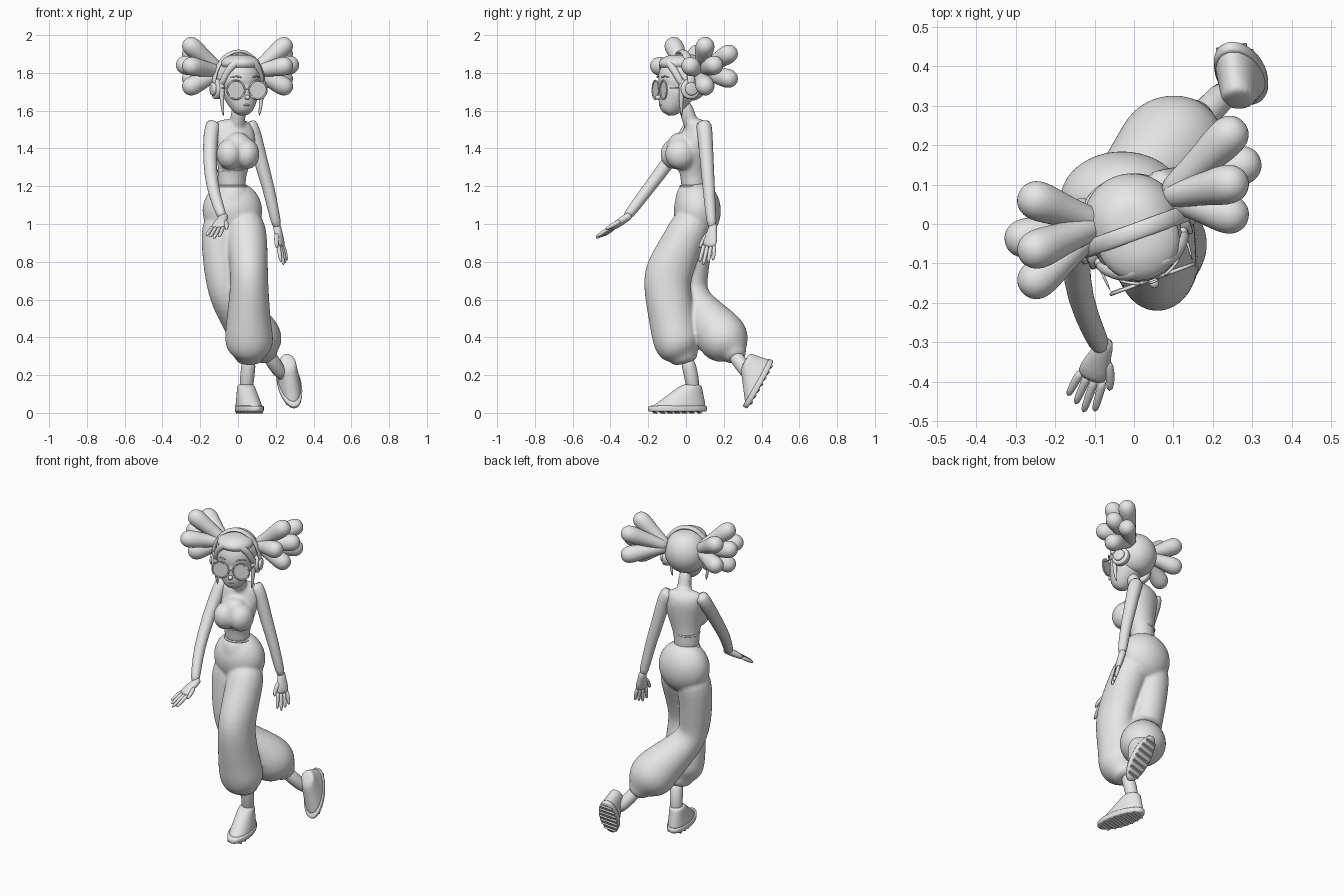
import bpy, bmesh, math
from mathutils import Vector, Matrix

if "Cube" in bpy.data.objects:
    bpy.data.objects.remove(bpy.data.objects["Cube"])

shade = (0.8, 0.8, 0.8, 1)
grey = bpy.data.materials.new("plain grey")
grey.use_nodes = True
grey.diffuse_color = shade
grey.node_tree.nodes["Principled BSDF"].inputs["Base Color"].default_value = shade

ACROSS, FORWARD, UP = Vector((1, 0, 0)), Vector((0, 1, 0)), Vector((0, 0, 1))


def tube(points, ref=ACROSS, level=False, sides=16):
    """Rings of (x, y, z, width, depth) along a path; level keeps them horizontal."""
    centres = [Vector(point[:3]) for point in points]
    last = len(points) - 1
    rings = []
    for i, (centre, point) in enumerate(zip(centres, points)):
        tangent = (centres[min(i + 1, last)] - centres[max(i - 1, 0)]).normalized()
        if level:
            tangent = UP
        u = (ref - tangent * ref.dot(tangent)).normalized()
        v = tangent.cross(u)
        angles = [math.tau * k / sides for k in range(sides)]
        rings.append([centre + u * point[3] * math.cos(a) + v * point[-1] * math.sin(a)
                      for a in angles])
    return rings


def taper(path, start, end, ref=ACROSS, sides=16):
    """Tube whose radius changes evenly from start to end."""
    last = len(path) - 1
    return tube([(*p, start + (end - start) * i / last) for i, p in enumerate(path)],
                ref, sides=sides)


def ball(centre, width, depth, height):
    x, y, z = centre
    angles = [math.pi * k / 9 for k in range(1, 9)]
    return tube([(x, y, z - height * math.cos(a), width * math.sin(a), depth * math.sin(a))
                 for a in angles], level=True)


def make(name, tubes, matrix=Matrix(), smooth=1, blend=0, soft=8):
    """Skin the rings into one object; blend fuses overlapping tubes."""
    bm = bmesh.new()
    for rings in tubes:
        rows = [[bm.verts.new(corner) for corner in ring] for ring in rings]
        count = len(rows[0])
        for low, high in zip(rows, rows[1:]):
            for k in range(count):
                after = (k + 1) % count
                bm.faces.new((low[k], low[after], high[after], high[k]))
        bm.faces.new(rows[0][::-1])
        bm.faces.new(rows[-1])
    bm.transform(matrix)
    bmesh.ops.recalc_face_normals(bm, faces=bm.faces)
    mesh = bpy.data.meshes.new(name)
    bm.to_mesh(mesh)
    bm.free()
    mesh.materials.append(grey)
    for face in mesh.polygons:
        face.use_smooth = smooth > 0
    part = bpy.data.objects.new(name, mesh)
    bpy.context.collection.objects.link(part)
    if smooth:
        rounding = part.modifiers.new("round", 'SUBSURF')
        rounding.levels = rounding.render_levels = smooth
    if blend:
        fuse = part.modifiers.new("fuse", 'REMESH')
        fuse.mode, fuse.voxel_size, fuse.use_smooth_shade = 'VOXEL', blend, True
        soften = part.modifiers.new("soften", 'SMOOTH')
        soften.factor, soften.iterations = 0.5, soft


# Trousers: hips, waist, forward left leg, right leg crossed behind
hips = ball((-.03, .06, 1.07), .165, .13, .16)
waist = taper([(-.03, .05, 1.1), (-.03, .04, 1.16), (-.03, .04, 1.22)], .12, .075)
left_leg = tube([(.03, .06, 1.06, .11), (.05, -.02, .9, .11), (.06, -.1, .74, .1, .135),
                 (.06, -.1, .64, .105, .125), (.055, -.07, .48, .12, .125),
                 (.06, -.05, .38, .135, .13), (.06, -.03, .33, .115),
                 (.06, -.01, .3, .075), (.06, 0, .26, .07)])
right_leg = tube([(-.08, .06, 1.06, .11), (-.1, .04, .9, .1), (-.08, .02, .7, .095),
                  (-.06, .03, .6, .09), (.05, .14, .47, .125), (.1, .2, .39, .145),
                  (.14, .24, .34, .11), (.15, .26, .31, .06), (.17, .27, .28, .055)])
make("trousers", [hips, waist, left_leg, right_leg], smooth=2, blend=.009, soft=5)

# Torso with bust, shoulders and neck
diagonal = Vector((1, .3, 0))
trunk = tube([(-.03, .04, 1.16, .08, .07), (-.035, .04, 1.24, .073, .065),
              (-.02, .03, 1.32, .09, .08), (-.015, .04, 1.42, .115, .085),
              (-.025, .06, 1.5, .12, .07), (-.02, .05, 1.55, .085, .05)], diagonal, level=True)
shoulders = taper([(-.14, .02, 1.5), (-.03, .06, 1.52), (.08, .1, 1.5)], .045, .045, FORWARD)
neck = taper([(-.01, .04, 1.5), (0, .015, 1.56), (.01, -.015, 1.66)], .045, .038)
bust = [ball(spot, .072, .085, .085) for spot in ((-.045, -.055, 1.37), (.045, -.03, 1.37))]
chest = ball((0, -.03, 1.4), .08, .075, .09)
make("torso", [trunk, shoulders, neck, chest, *bust], smooth=2, blend=.008, soft=20)


def hem(name, centre, width, depth):
    """Thin rolled edge round the body."""
    x, y, z = centre
    loop = [math.tau * k / 24 for k in range(25)]
    make(name, [taper([(x + width * math.cos(a), y + depth * math.sin(a), z) for a in loop],
                      .006, .006, UP, sides=8)])


hem("waistband", (-.03, .04, 1.2), .076, .07)
hem("top_hem", (-.03, .035, 1.28), .076, .069)


# Arms and hands
def hand(name, wrist, pointing, spread):
    wrist, spread = Vector(wrist), Vector(spread).normalized()
    pointing = Vector(pointing).normalized()

    def spot(along, side):
        return wrist + pointing * along + spread * side

    parts = [tube([(*spot(along, 0), width, depth) for along, width, depth in
                   ((-.04, .022, .022), (.01, .026, .021), (.06, .042, .019),
                    (.1, .038, .015))], spread)]
    for i in range(4):
        side = i - 1.5
        reach = .2 - abs(i - 2) * .015
        parts.append(taper([spot(.08, side * .02), spot(reach * .7, side * .023),
                            spot(reach, side * .026)], .013, .01, spread, sides=8))
    parts.append(taper([spot(.02, .015), spot(.06, .045), spot(.11, .055)],
                       .016, .01, pointing.cross(spread), sides=8))
    make(name, parts)


right_wrist, left_wrist = (-.08, -.32, 1.03), (.21, .14, .97)
make("right_arm", [taper([(-.12, .04, 1.54), (-.145, .02, 1.5), (-.15, -.09, 1.33),
                          (-.138, -.19, 1.2), (-.1, -.28, 1.08), right_wrist], .045, .025)])
make("left_arm", [taper([(.05, .09, 1.54), (.08, .1, 1.5), (.12, .11, 1.33),
                         (.16, .12, 1.2), (.19, .13, 1.06), left_wrist], .045, .025)])
hand("right_hand", right_wrist, (-.4, -1, -.7), (1, -.4, 0))
hand("left_hand", left_wrist, (.2, -.2, -1), (-.5, -1, .1))

# Ankles and shoes
make("left_ankle", [taper([(.06, 0, .3), (.05, .03, .2), (.04, .04, .1)], .04, .037)])
make("right_ankle", [taper([(.15, .24, .33), (.19, .29, .26), (.25, .35, .18)], .04, .037)])


def shoe(side, matrix):
    steps = [k / 5 for k in range(6)]
    make(side + "_shoe_upper", [tube([(0, .08 * t, .02 + .135 * t, .068 - .024 * t, .16 - .11 * t)
                                      for t in steps], level=True)], matrix, 2)
    make(side + "_shoe_sole", [tube([(0, 0, height, .07, .165) for height in
                                     (.005, .01, .035, .04)], level=True)], matrix)
    for k in range(7):
        y = (k - 3) * .04
        half = .06 * math.sqrt(1 - (y / .17) ** 2)
        bar = [(end * half, y, .006) for end in (-1, 1)]
        make(f"{side}_tread_{k + 1}", [taper(bar, .008, .008, FORWARD, sides=4)], matrix, 0)


shoe("left", Matrix.Translation((.06, -.045, 0)) @ Matrix.Rotation(.25, 4, 'Z'))
shoe("right", Matrix.Translation((.27, .4, .145)) @ Matrix.Rotation(.16, 4, 'Z')
     @ Matrix.Rotation(-.15, 4, 'Y') @ Matrix.Rotation(1.05, 4, 'X') @ Matrix.Scale(.92, 4))

# Head, turned towards its left
turn = Matrix.Translation((0, -.01, 0)) @ Matrix.Rotation(math.radians(20), 4, 'Z')
skull = ball((0, -.015, 1.77), .12, .13, .13)
jaw = taper([(0, -.03, 1.74), (0, -.06, 1.66), (0, -.09, 1.6), (0, -.1, 1.58)], .12, .025)
make("head", [skull, jaw], turn, 2, .006)
make("hair_cap", [ball((0, .015, 1.775), .13, .13, .133)], turn, 2)
make("front_hair", [ball((0, -.03, 1.85), .11, .11, .05)], turn, 2)
make("nose", [ball((0, -.145, 1.67), .014, .018, .013)], turn)
make("lips", [ball((0, -.128, 1.63), .022, .012, .007)], turn)

for s, side in ((1, "left"), (-1, "right")):
    # Round glasses and brow
    loop = [math.tau * k / 24 for k in range(25)]
    rim = [(s * .062 + .05 * math.cos(a), -.138, 1.71 + .05 * math.sin(a)) for a in loop]
    make(side + "_glasses_rim", [taper(rim, .005, .005, FORWARD, sides=8)], turn)
    lens = [(s * .062, y, 1.71) for y in (-.138, -.132)]
    make(side + "_lens", [taper(lens, .048, .048, sides=24)], turn, 0)
    temple = [(s * .11, -.138, 1.72), (s * .12, -.02, 1.72)]
    make(side + "_glasses_arm", [taper(temple, .004, .004, sides=8)], turn)
    brow = [(s * .03, -.14, 1.775), (s * .055, -.13, 1.785), (s * .085, -.11, 1.775)]
    make(side + "_eyebrow", [taper(brow, .006, .003, FORWARD, sides=8)], turn)
    # Swept fringe and hanging side lock
    fringe = [(s * .02, -.1, 1.87), (s * .06, -.105, 1.85), (s * .095, -.08, 1.8),
              (s * .115, -.05, 1.73)]
    make(side + "_fringe", [taper(fringe, .022, .018, FORWARD)], turn, 2)
    lock = [(s * .11, -.05, 1.78), (s * .115, -.06, 1.68), (s * .1, -.05, 1.565)]
    make(side + "_side_lock", [taper(lock, .02, .006)], turn)
    # Headphone cup with raised outer plate
    for part, outer, radius in (("cup", .14, .055), ("plate", .155, .035)):
        path = [(s * x, -.01, 1.715) for x in (.1, .11, outer - .005, outer)]
        make(f"{side}_headphone_{part}", [taper(path, radius, radius, FORWARD)], turn)
make("glasses_bridge", [taper([(x, -.145, 1.715) for x in (-.016, .016)],
                              .004, .004, FORWARD, sides=8)], turn)
arc = [math.pi * k / 14 for k in range(15)]
make("headband", [tube([(.14 * math.cos(a), -.01, 1.735 + .18 * math.sin(a), .022, .01)
                        for a in arc], FORWARD)], turn)

# Two bunches of teardrop lobes: one in the middle, five fanned round it
bunches = {"right": ((-.085, 0, 1.805), (-.16, -.03, .03)),
           "left": ((.08, .07, 1.805), (.16, .065, .03))}
for side, (base, axis) in bunches.items():
    base, axis = Vector(base), Vector(axis)
    for i in range(6):
        angle = math.radians(108 + 72 * i)
        fan = Vector((0, math.cos(angle), math.sin(angle))) * .11
        reach = axis * 1.2 if i == 5 else axis + fan
        tip = reach.normalized() * .055
        stem = [(*(base + reach * t), .034 + .022 * t * t) for t in (0, .3, .65, .95)]
        cap = [(*(base + reach + tip * t), .056 * math.sqrt(1 - t * t)) for t in (.55, .95)]
        make(f"{side}_hair_lobe_{i + 1}", [tube(stem + cap, FORWARD)], smooth=2)
